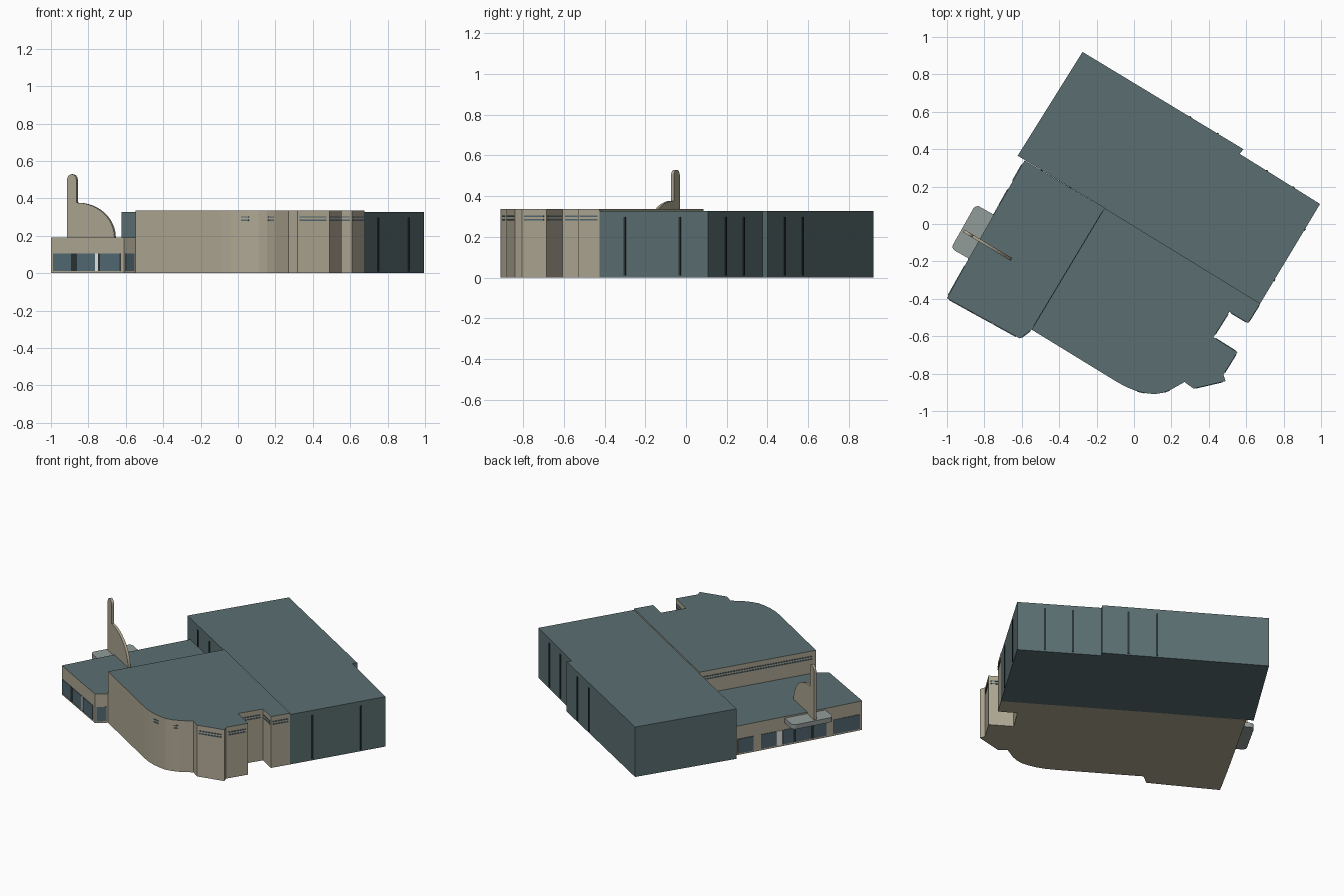
import bpy, bmesh, math
from mathutils import Vector

if "Cube" in bpy.data.objects:
    bpy.data.objects.remove(bpy.data.objects["Cube"])


def material(name, rgb):
    m = bpy.data.materials.new(name)
    m.diffuse_color = (*rgb, 1)
    m.use_nodes = True
    m.node_tree.nodes["Principled BSDF"].inputs["Base Color"].default_value = m.diffuse_color
    return m


TEAL = material("teal cladding", (0.105, 0.158, 0.165))
BEIGE = material("beige render", (0.43, 0.39, 0.295))
DARK = material("dark trim", (0.022, 0.032, 0.034))
GLASS = material("blue glass", (0.085, 0.14, 0.17))
GREY = material("canopy grey", (0.29, 0.335, 0.32))
WHITE = material("white door", (0.85, 0.85, 0.85))


def prism(name, pts, z0, z1, wall, roof=None):
    """Extrude a plan outline; upward faces take the roof colour."""
    bm = bmesh.new()
    base = bm.faces.new([bm.verts.new((x, y, z0)) for x, y in pts])
    ext = bmesh.ops.extrude_face_region(bm, geom=[base])
    for g in ext["geom"]:
        if isinstance(g, bmesh.types.BMVert):
            g.co.z = z1
    if not base.is_valid or len(bm.faces) < len(pts) + 2:
        bm.faces.ensure_lookup_table()
        if not any(all(abs(v.co.z - z0) < 1e-6 for v in f.verts) for f in bm.faces):
            bm.faces.new([v for v in bm.verts if abs(v.co.z - z0) < 1e-6])
    bmesh.ops.recalc_face_normals(bm, faces=bm.faces)
    for f in bm.faces:
        f.material_index = 1 if roof and f.normal.z > 0.9 else 0
    me = bpy.data.meshes.new(name)
    bm.to_mesh(me)
    bm.free()
    me.materials.append(wall)
    if roof:
        me.materials.append(roof)
    ob = bpy.data.objects.new(name, me)
    bpy.context.collection.objects.link(ob)
    return ob


def panel(name, p, q, t0, t1, z0, z1, mat, out=0.004):
    """Thin plate on the wall p-q, between fractions t0 and t1."""
    p, q = Vector(p), Vector(q)
    d = q - p
    n = Vector((d.y, -d.x)).normalized()
    a, b = p + d * t0, p + d * t1
    return prism(name, [a - n * .003, a + n * out, b + n * out, b - n * .003], z0, z1, mat)


# Rear hall
hall = [(-.622, .365), (-.157, .085), (.675, -.425), (.995, .107),
        (.565, .375), (.585, .40), (-.275, .92)]
prism("rear_hall", hall, 0, .327, TEAL)

# Front wing with the rounded corner and stepped entrance
wing = [(-.157, .085), (-.547, -.565), (-.09, -.845), (-.04, -.872), (.013, -.893),
        (.06, -.904), (.11, -.91), (.155, -.902), (.195, -.887), (.27, -.845),
        (.318, -.88), (.49, -.84), (.478, -.806), (.553, -.685), (.425, -.605),
        (.51, -.47), (.61, -.53), (.675, -.425)]
prism("front_wing", wing, 0, .336, BEIGE, TEAL)

# Low lobby
lobby = [(-.585, .34), (-.895, -.205), (-1, -.397), (-.61, -.612), (-.547, -.565), (-.157, .085)]
prism("lobby", lobby, 0, .19, BEIGE, TEAL)

# Double stripes below the parapet of the front wing
bands = {0: (.03, .97), 4: (.1, .95), 7: (.15, .9), 10: (.06, .9), 12: (.1, .9),
         13: (.08, .92), 14: (.1, .9), 15: (.1, .9), 16: (.08, .92)}
for i, (t0, t1) in bands.items():
    for z in (.280, .297):
        panel("parapet_stripe", wing[i], wing[i + 1], t0, t1, z, z + .007, GLASS, .003)

# Vertical strips on the hall: wall index, fraction along wall, bottom height
for i, t, z in ((0, .28, .19), (0, .6, .19), (2, .235, .01), (2, .743, .01),
                (3, .33, .01), (3, .66, .01), (5, .16, .01), (5, .33, .01)):
    p, q = hall[i], hall[(i + 1) % len(hall)]
    w = .006 / (Vector(q) - Vector(p)).length
    panel("wall_strip", p, q, t - w, t + w, z, .297, DARK)

# Lobby windows and doors, west side
west = (lobby[0], lobby[2])
for t0, t1, mat in ((.03, .15, GLASS), (.21, .33, GLASS), (.335, .375, WHITE), (.38, .46, GLASS),
                    (.46, .48, DARK), (.48, .6, GLASS), (.6, .62, DARK), (.62, .72, GLASS),
                    (.77, .98, GLASS)):
    panel("west_window", *west, t0, t1, .012, .105, mat, .005)

# Lobby windows and doors, south side
for t0, t1, mat in ((.03, .28, GLASS), (.28, .36, DARK), (.36, .61, GLASS),
                    (.61, .65, WHITE), (.65, .68, DARK), (.68, .95, GLASS)):
    panel("south_window", lobby[2], lobby[3], t0, t1, .012, .105, mat)
panel("corner_window", lobby[3], lobby[4], .12, .88, .012, .105, GLASS)

# Entrance canopy with rounded outer corners
o, u, n = Vector((-.865, -.04)), Vector((.49, .87)).normalized(), Vector((-.87, .49)).normalized()
r, h, w = .025, .135, .055
outline = [(-h, -w - .02), (h, -w - .02)]
for cx, a0 in ((h - r, 0), (-h + r, 90)):
    for k in range(5):
        a = math.radians(a0 + k * 22.5)
        outline.append((cx + r * math.cos(a), w - r + r * math.sin(a)))
prism("canopy", [o + u * s + n * t for s, t in outline], .15, .18, GREY)

# Sign fin: round-topped mast with a quarter-round wing
fin = [(0, .17), (.295, .17), (.295, .19)]
for k in range(1, 13):
    a = math.radians(k * 7.5)
    fin.append((.058 + .237 * math.cos(a), .19 + .187 * math.sin(a)))
for k in range(9):
    a = math.radians(k * 22.5)
    fin.append((.029 + .029 * math.cos(a), .50 + .029 * math.sin(a)))
sign = prism("sign_fin", fin, -.008, .008, BEIGE)
d = Vector((.857, -.514)).normalized()
for v in sign.data.vertices:
    s, z, t = v.co
    v.co = (-.91 + d.x * s - d.y * t, -.037 + d.y * s + d.x * t, z)
bm = bmesh.new()
bm.from_mesh(sign.data)
bmesh.ops.recalc_face_normals(bm, faces=bm.faces)
bm.to_mesh(sign.data)
bm.free()
